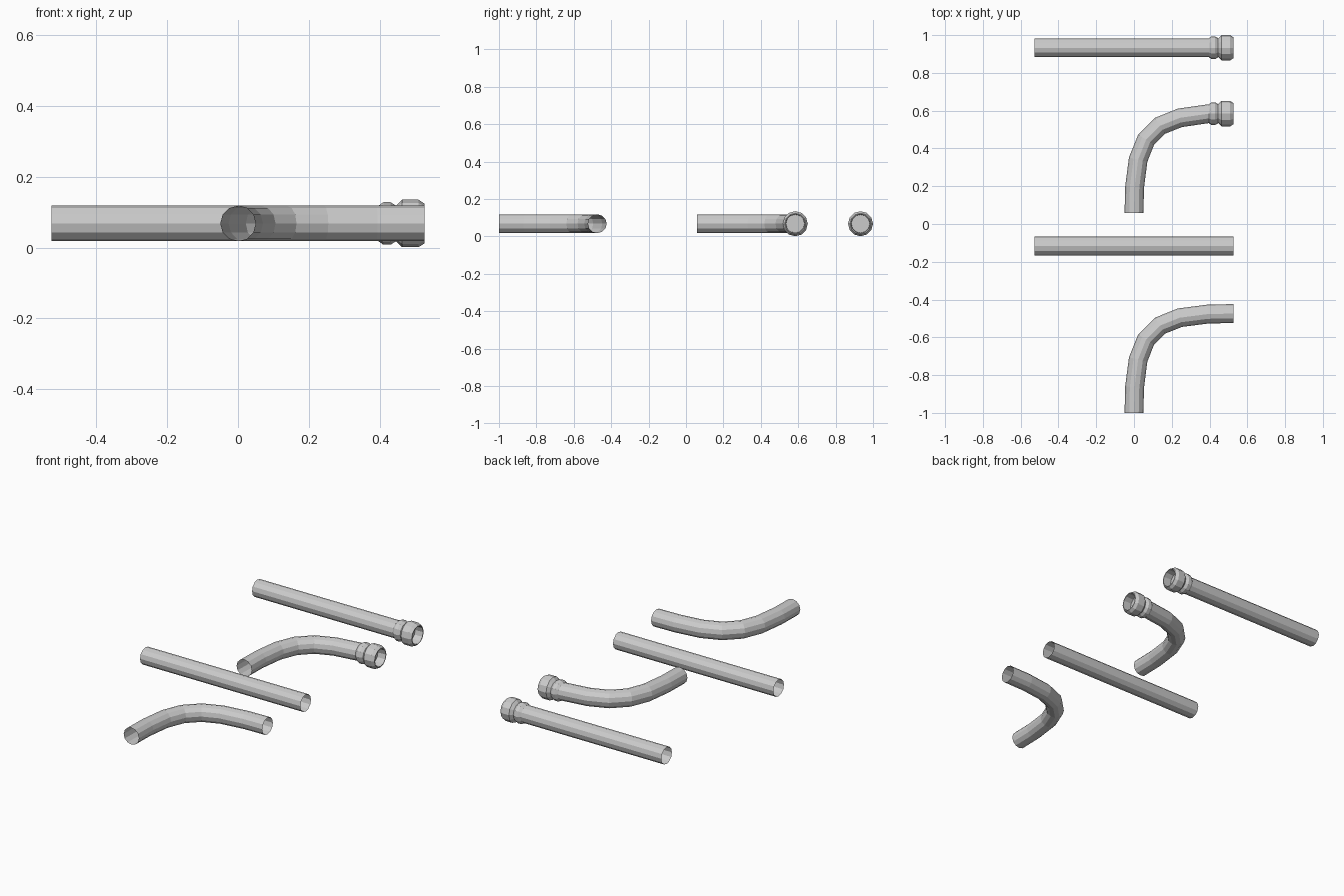
import bpy, bmesh, math
from mathutils import Vector

if "Cube" in bpy.data.objects:
    bpy.data.objects.remove(bpy.data.objects["Cube"])

SIDES = 12
R = 0.05       # pipe radius
ZC = 0.068     # axis height
X = 0.526      # half length of the straight pipes


def sweep(name, path, cap_end=False):
    """Sweep a polygon ring along (x, y, radius, tangent) stations in the ground plane."""
    bm = bmesh.new()
    rings = []
    for x, y, r, t in path:
        side = Vector((-t[1], t[0], 0)).normalized()
        ring = []
        for k in range(SIDES):
            a = 2 * math.pi * k / SIDES
            ring.append(bm.verts.new(Vector((x, y, ZC)) + side * (r * math.cos(a))
                                     + Vector((0, 0, r * math.sin(a)))))
        rings.append(ring)
    for a, b in zip(rings, rings[1:]):
        for k in range(SIDES):
            n = (k + 1) % SIDES
            bm.faces.new((a[k], a[n], b[n], b[k]))
    # face direction: outside of the tube, also for the recess that turns back
    for f in bm.faces:
        f.normal_flip()
    if cap_end:
        bm.faces.new(rings[-1])
    bmesh.ops.recalc_face_normals(bm, faces=bm.faces)
    mesh = bpy.data.meshes.new(name)
    bm.to_mesh(mesh)
    bm.free()
    obj = bpy.data.objects.new(name, mesh)
    bpy.context.collection.objects.link(obj)
    return obj


def along_x(profile, y):
    return [(x, y, r, (1, 0)) for x, r in profile]


# raised bead, chamfered collar and the recessed socket inside it
SOCKET = [(0.396, R), (0.41, 0.06), (0.43, 0.06), (0.446, R), (0.463, 0.067),
          (0.509, 0.067), (X, 0.056), (X, 0.051), (0.475, 0.049)]

# half of the symmetric bend, measured from the outer corner
HALF = [(0, 0.526), (0.003, 0.39), (0.022, 0.243), (0.064, 0.138)]


def bend(y_end):
    pts = [(u, y_end - v) for u, v in HALF]
    pts += [(v, y_end - u) for u, v in reversed(HALF)]
    out = []
    for i, p in enumerate(pts):
        a, b = pts[max(i - 1, 0)], pts[min(i + 1, len(pts) - 1)]
        t = (b[0] - a[0], b[1] - a[1])
        if i == 0:
            t = (0, 1)
        if i == len(pts) - 1:
            t = (1, 0)
        out.append((p[0], p[1], R, t))
    return out


# plain pipes
sweep("straight_pipe", along_x([(-X, R), (X, R)], -0.117))
sweep("elbow_pipe", bend(-0.474))

# pipes with a socket end
sweep("straight_socket_pipe", along_x([(-X, R)] + SOCKET, 0.933), cap_end=True)
sweep("elbow_socket_pipe", bend(0.584)[:-2] + along_x(SOCKET, 0.584), cap_end=True)
